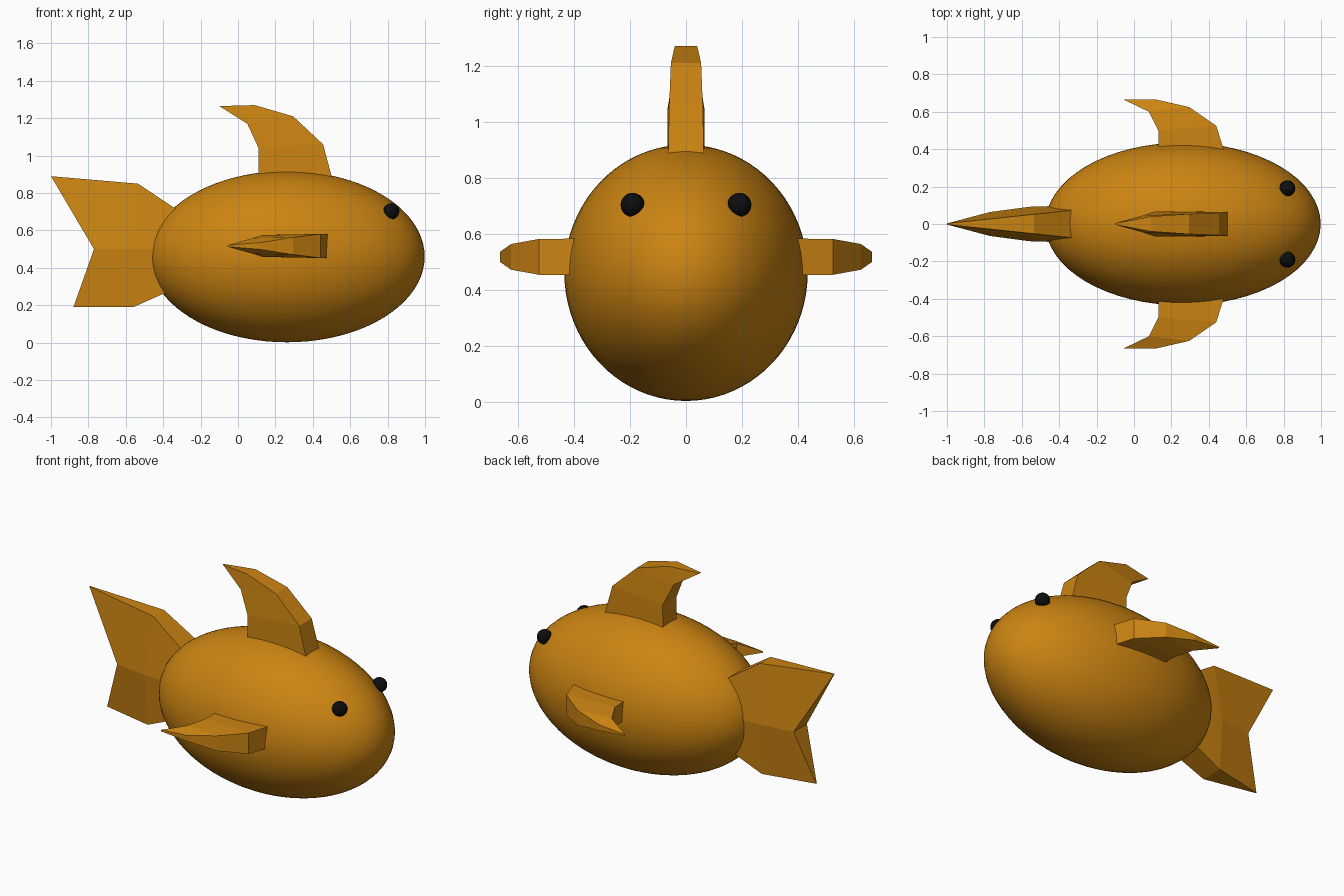
import bpy, bmesh
from mathutils import Vector

if "Cube" in bpy.data.objects:
    bpy.data.objects.remove(bpy.data.objects["Cube"])


def material(name, rgb):
    m = bpy.data.materials.new(name)
    m.diffuse_color = (*rgb, 1)
    m.use_nodes = True
    m.node_tree.nodes["Principled BSDF"].inputs["Base Color"].default_value = m.diffuse_color
    return m


ORANGE = material("orange", (0.60, 0.23, 0.006))
BLACK = material("black", (0.004, 0.004, 0.004))


def ellipsoid(name, centre, radii, mat, seg, rings):
    bpy.ops.mesh.primitive_uv_sphere_add(segments=seg, ring_count=rings, radius=1)
    ob = bpy.context.object
    ob.name = name
    for v in ob.data.vertices:
        v.co = Vector([c + r * k for c, r, k in zip(centre, radii, v.co)])
    ob.data.materials.append(mat)
    bpy.ops.object.shade_smooth()
    return ob


def fin(name, rows, place):
    """Solid from a grid of (u, v, half thickness); place maps (u, v, w) to space."""
    bm = bmesh.new()
    sides = [[[bm.verts.new(place(u, v, s * t)) for u, v, t in row] for row in rows]
             for s in (-1, 1)]
    nr, nc = len(rows), len(rows[0])
    for g in sides:
        for i in range(nr - 1):
            for j in range(nc - 1):
                bm.faces.new((g[i][j], g[i][j + 1], g[i + 1][j + 1], g[i + 1][j]))
    # close the rim between the two sides
    rim = ([(0, j) for j in range(nc)] + [(i, nc - 1) for i in range(1, nr)]
           + [(nr - 1, j) for j in range(nc - 2, -1, -1)]
           + [(i, 0) for i in range(nr - 2, 0, -1)])
    a, b = sides
    for (i, j), (k, l) in zip(rim, rim[1:] + rim[:1]):
        bm.faces.new((a[i][j], a[k][l], b[k][l], b[i][j]))
    bmesh.ops.recalc_face_normals(bm, faces=bm.faces)
    me = bpy.data.meshes.new(name)
    bm.to_mesh(me)
    bm.free()
    me.materials.append(ORANGE)
    ob = bpy.data.objects.new(name, me)
    bpy.context.collection.objects.link(ob)
    return ob


# Body
ellipsoid("body", (0.262, 0, 0.46), (0.736, 0.435, 0.458), ORANGE, 64, 40)

# Eyes
for side, s in (("right", -1), ("left", 1)):
    ellipsoid(side + "_eye", (0.82, s * 0.191, 0.703), (0.043,) * 3, BLACK, 16, 10)

# Dorsal fin: rows climb from the body, each from front edge to back edge
fin("dorsal_fin", [
    [(0.53, 0.78, 0.066), (0.11, 0.78, 0.066)],
    [(0.455, 1.06, 0.060), (0.11, 1.04, 0.067)],
    [(0.295, 1.21, 0.054), (0.05, 1.17, 0.046)],
    [(0.09, 1.27, 0.040), (-0.10, 1.265, 0.004)],
], lambda u, v, w: (u, w, v))

# Side fins, the same shape lying flat and mirrored
side_rows = [
    [(0.51, 0.30, 0.066), (0.135, 0.30, 0.060)],
    [(0.44, 0.525, 0.064), (0.13, 0.50, 0.058)],
    [(0.295, 0.625, 0.046), (0.08, 0.60, 0.042)],
    [(0.12, 0.665, 0.018), (-0.055, 0.665, 0.004)],
]
for side, s in (("right", -1), ("left", 1)):
    fin(side + "_fin", side_rows, lambda u, v, w, s=s: (u, s * v, 0.517 + w))

# Tail fin: top, middle and bottom rows, each from body to back edge
fin("tail_fin", [
    [(-0.25, 0.66, 0.082), (-0.535, 0.85, 0.052), (-1.0, 0.89, 0.003)],
    [(-0.30, 0.50, 0.100), (-0.56, 0.50, 0.092), (-0.77, 0.50, 0.064)],
    [(-0.30, 0.305, 0.085), (-0.56, 0.19, 0.070), (-0.88, 0.19, 0.003)],
], lambda u, v, w: (u, w, v))
